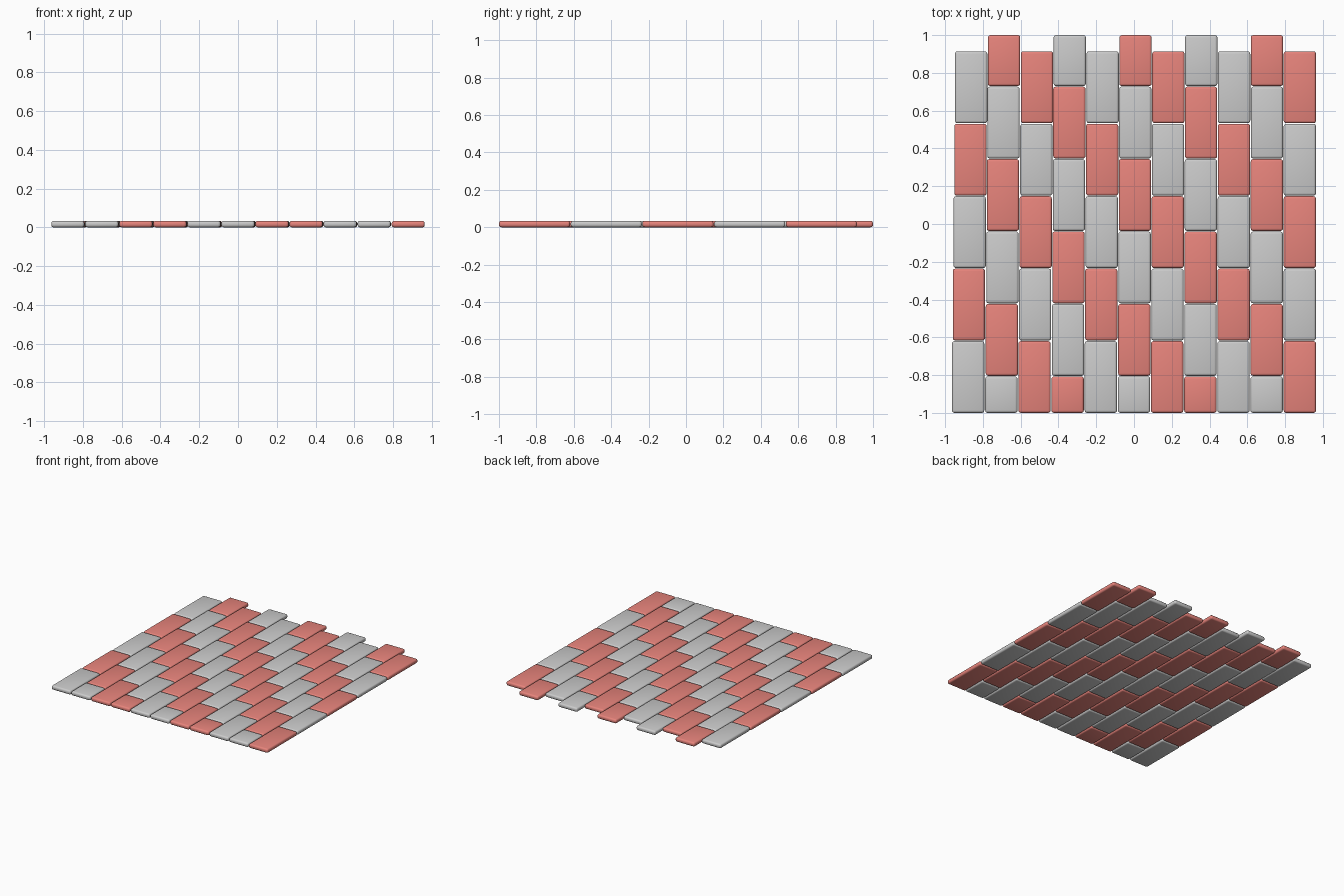
import bpy, bmesh
from mathutils import Matrix

if "Cube" in bpy.data.objects:
    bpy.data.objects.remove(bpy.data.objects["Cube"])

COLS, WIDTH, HEIGHT = 11, 0.171, 0.034
LENGTH, PITCH, GAP, HALF = 0.380, 0.3835, 0.0035, 0.193
BEVEL = 0.013

red = bpy.data.materials.new("red_clay")
red.diffuse_color = (0.8, 0.23, 0.2, 1)
red.use_nodes = True
red.node_tree.nodes["Principled BSDF"].inputs["Base Color"].default_value = red.diffuse_color


def brick(name, x, y0, y1, mat):
    """Rounded paving brick spanning y0..y1, standing on z = 0."""
    bm = bmesh.new()
    bmesh.ops.create_cube(bm, size=1)
    bm.transform(Matrix.Diagonal((WIDTH, y1 - y0, HEIGHT, 1)))
    bmesh.ops.bevel(bm, geom=bm.edges[:], offset=BEVEL, segments=3,
                    profile=0.5, affect='EDGES')
    for f in bm.faces:
        f.smooth = True
    mesh = bpy.data.meshes.new(name)
    bm.to_mesh(mesh)
    bm.free()
    mesh.set_sharp_from_angle(angle=0.7)
    if mat:
        mesh.materials.append(mat)
    ob = bpy.data.objects.new(name, mesh)
    ob.location = (x, (y0 + y1) / 2, HEIGHT / 2)
    bpy.context.collection.objects.link(ob)


# Columns of bricks: odd columns start with a half brick and end in a cut one
for c in range(COLS):
    spans = []
    y = -1.0
    if c % 2:
        spans.append((y, y + HALF))
        y += HALF + GAP
        for i in range(4):
            spans.append((y, y + LENGTH))
            y += PITCH
        spans.append((y, 1.0))
    else:
        for i in range(5):
            spans.append((y, y + LENGTH))
            y += PITCH
    for r, (y0, y1) in enumerate(spans):
        # column spacing tightens slightly toward the back
        t = r / (len(spans) - 1)
        x = 0.878 - (COLS - 1 - c) * (0.1756 - 0.0016 * t)
        is_red = (c // 2 + r) % 2 == 1
        brick(f"{'red' if is_red else 'grey'}_brick_{c}_{r}", x, y0, y1,
              red if is_red else None)
